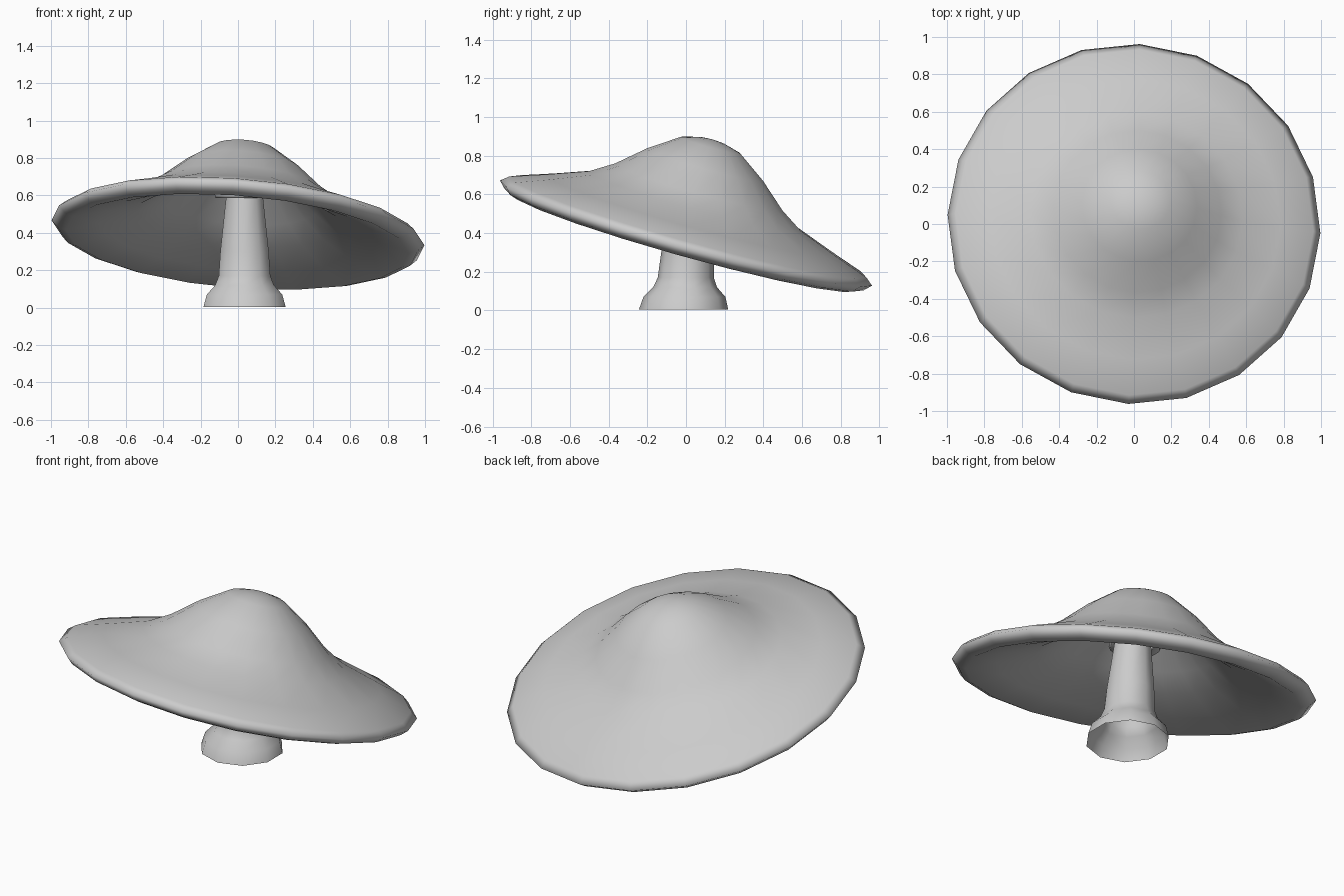
import bpy, bmesh, math
from mathutils import Vector, Matrix

if "Cube" in bpy.data.objects:
    bpy.data.objects.remove(bpy.data.objects["Cube"])


def lathe(name, profile, sides, matrix=Matrix(), phase=0.0, lean=(0, 0)):
    """Revolve (radius, height) points; zero radius makes a pole, lean shifts per unit height."""
    bm = bmesh.new()
    rings = []
    for r, h in profile:
        off = Vector((lean[0] * h, lean[1] * h, h))
        if r == 0:
            rings.append([bm.verts.new(matrix @ off)] * sides)
            continue
        ring = []
        for i in range(sides):
            a = phase + 2 * math.pi * i / sides
            ring.append(bm.verts.new(matrix @ (off + Vector((r * math.cos(a), r * math.sin(a), 0)))))
        rings.append(ring)
    for lower, upper in zip(rings, rings[1:]):
        for i in range(sides):
            j = (i + 1) % sides
            quad = [lower[i], lower[j], upper[j], upper[i]]
            bm.faces.new(list(dict.fromkeys(quad)))
    mesh = bpy.data.meshes.new(name)
    bm.to_mesh(mesh)
    bm.free()
    obj = bpy.data.objects.new(name, mesh)
    bpy.context.collection.objects.link(obj)
    bpy.ops.object.select_all(action='DESELECT')
    obj.select_set(True)
    bpy.context.view_layer.objects.active = obj
    bpy.ops.object.shade_smooth_by_angle(angle=math.radians(100))
    return obj


# Tilted cap: thick shell from the underside centre, round the lip, to the crown
normal = Vector((0.08, 0.28, 1)).normalized()
tilt = Matrix.Translation((0, 0, 0.4)) @ Vector((0, 0, 1)).rotation_difference(normal).to_matrix().to_4x4()
cap_profile = [(0, .41), (.14, .38), (.28, .285), (.42, .165), (.55, .08), (.75, .005), (.92, -.05),
               (.965, -.035), (1.0, 0), (.96, .033), (.78, .095), (.57, .172), (.45, .248),
               (.31, .37), (.16, .473), (.07, .498), (0, .505)]
lathe("cap", cap_profile, 20, tilt, math.radians(-2.3))

# Hollow stem with flared foot
stem_profile = [(.231, .004), (.212, .07), (.165, .12), (.145, .17), (.136, .3), (.105, .58), (.1, .78)]
lathe("stem", stem_profile, 10, Matrix.Translation((.035, -.013, 0)), math.radians(18), (0, .07))

# Small collar where the stem meets the cap
collar_profile = [(.10, .595), (.14, .585), (.15, .61), (.10, .65)]
lathe("collar", collar_profile, 10, Matrix.Translation((.015, -.013, 0)), math.radians(18), (0, .07))
